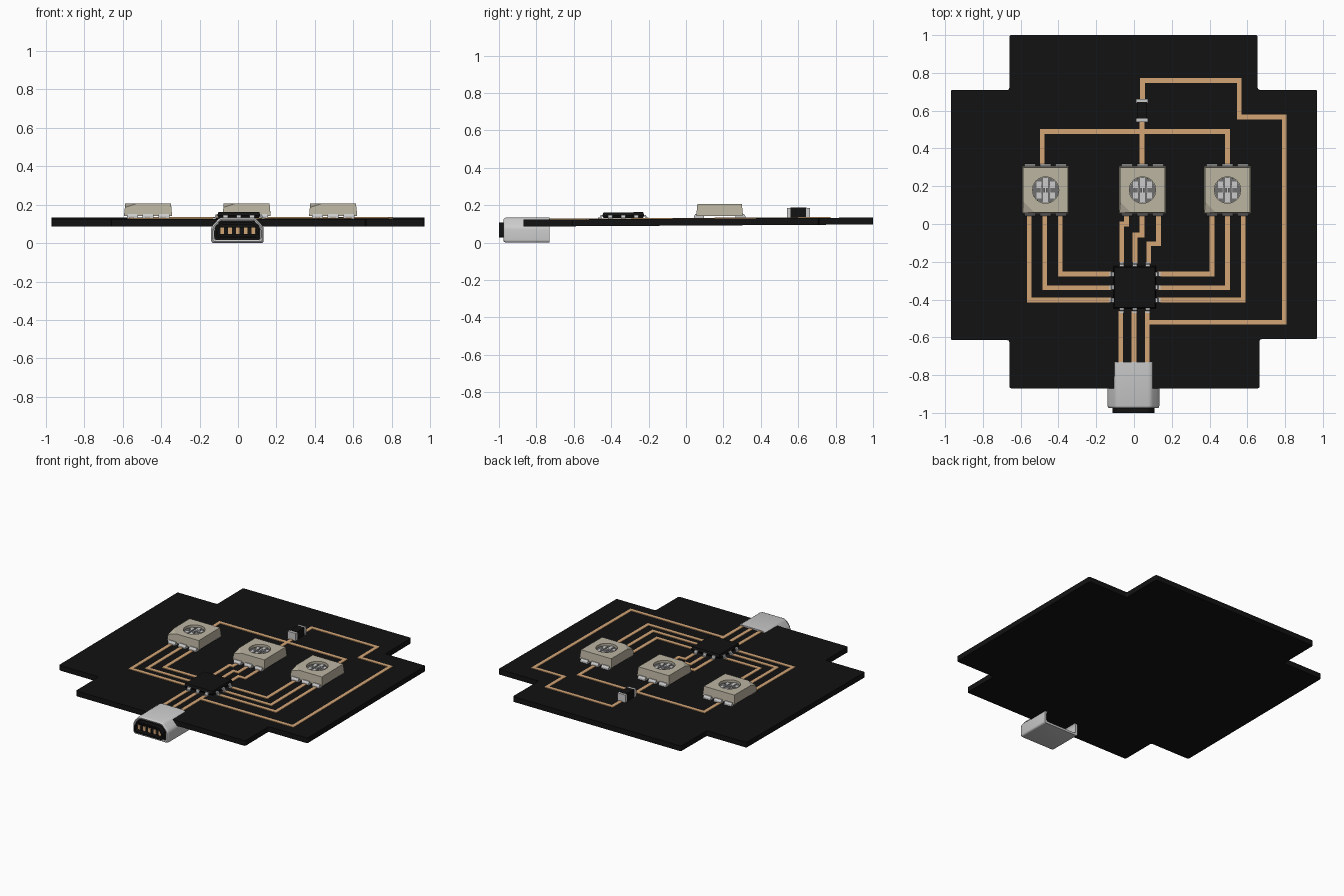
import bpy, bmesh, math
from mathutils import Matrix, Vector

if "Cube" in bpy.data.objects:
    bpy.data.objects.remove(bpy.data.objects["Cube"])

# frame of the circuit board: local z = 0 is its top face, very slightly tilted
BOARD = Matrix.Translation((0, 0, 0.128)) @ Matrix.Rotation(0.006, 4, 'X')


def material(name, rgb):
    m = bpy.data.materials.new(name)
    m.diffuse_color = (*rgb, 1)
    m.use_nodes = True
    m.node_tree.nodes["Principled BSDF"].inputs["Base Color"].default_value = m.diffuse_color
    return m


BLACK = material("black", (0.006, 0.006, 0.006))
COPPER = material("copper", (0.65, 0.38, 0.18))
TAN = material("tan", (0.50, 0.46, 0.36))
DARK = material("dark_grey", (0.16, 0.16, 0.16))


def make(name, bm, mat=None, frame=BOARD, smooth=False):
    bmesh.ops.recalc_face_normals(bm, faces=bm.faces)
    me = bpy.data.meshes.new(name)
    bm.to_mesh(me)
    bm.free()
    me.transform(frame)
    ob = bpy.data.objects.new(name, me)
    bpy.context.collection.objects.link(ob)
    if mat:
        me.materials.append(mat)
    if smooth:
        bpy.context.view_layer.objects.active = ob
        ob.select_set(True)
        bpy.ops.object.shade_smooth_by_angle(angle=math.radians(35))
        ob.select_set(False)
    return ob


def loft(bm, rings, closed=False):
    vs = [[bm.verts.new(p) for p in r] for r in rings]
    n = len(vs[0])
    pairs = list(zip(vs, vs[1:])) + ([(vs[-1], vs[0])] if closed else [])
    for a, b in pairs:
        for i in range(n):
            j = (i + 1) % n
            bm.faces.new((a[i], a[j], b[j], b[i]))
    if not closed:
        bm.faces.new(vs[0][::-1])
        bm.faces.new(vs[-1])


def prism(bm, pts, z0, z1):
    loft(bm, [[(x, y, z) for x, y in pts] for z in (z0, z1)])


def box(bm, x0, x1, y0, y1, z0, z1):
    prism(bm, [(x0, y0), (x1, y0), (x1, y1), (x0, y1)], z0, z1)


def rounded(pts, r, seg=4):
    out = []
    for i, p in enumerate(pts):
        p, a, b = Vector(p), Vector(pts[i - 1]), Vector(pts[(i + 1) % len(pts)])
        s, e = p + (a - p).normalized() * r, p + (b - p).normalized() * r
        for k in range(seg + 1):
            t = k / seg
            out.append(s * (1 - t) ** 2 + p * 2 * t * (1 - t) + e * t * t)
    return out


def trace(bm, path, w=0.0125):
    pts = [Vector(p) for p in path]
    normals = []
    for a, b in zip(pts, pts[1:]):
        d = (b - a).normalized()
        normals.append(Vector((-d.y, d.x)))
    left, right = [], []
    for i, p in enumerate(pts):
        if i == 0 or i == len(pts) - 1:
            n = normals[0 if i == 0 else -1]
        else:
            n = normals[i - 1] + normals[i]      # right-angle mitre
        left.append(p + n * w)
        right.append(p - n * w)
    prism(bm, left + right[::-1], -0.002, 0.004)


# cross-shaped board
bm = bmesh.new()
prism(bm, rounded([(-.66, -.87), (.665, -.87), (.665, -.61), (.97, -.61), (.97, .71), (.655, .71),
                   (.655, 1), (-.66, 1), (-.66, .71), (-.97, .71), (-.97, -.615), (-.66, -.615)], .012),
      -0.037, 0)
make("circuit_board", bm, BLACK)

# copper traces
bm = bmesh.new()
for path in [
    [(-.485, .31), (-.485, .49), (.495, .49), (.495, .31)],
    [(.042, .31), (.042, .478)], [(.042, .502), (.042, .56)],
    [(.045, .65), (.045, .76), (.557, .76), (.557, .567), (.795, .567), (.795, -.52), (.08, -.52)],
    [(-.04, .05), (-.04, 0), (-.065, 0), (-.065, -.21)],
    [(.042, .05), (.042, -.058), (.005, -.058), (.005, -.21)],
    [(.13, .05), (.13, -.105), (.078, -.105), (.078, -.21)],
]:
    trace(bm, path)
for x, y in [(.555, -.402), (.472, -.338), (.39, -.265)]:
    trace(bm, [(-x, .05), (-x, y), (-.12, y)])
    trace(bm, [(x + .023, .05), (x + .023, y), (.125, y)])
for x in (-.07, 0, .07):
    trace(bm, [(x, -.46), (x, -.745)])
make("copper_traces", bm, COPPER)


# square lamps: tapered body with cut corner, round cup and contacts
def lamp(i, cx, cy):
    at = BOARD @ Matrix.Translation((cx, cy, 0))
    h, t, c, z0, z1 = .125, .119, .058, .014, .077
    pts = [(sx * h, sy * h, z0) for sx in (-1, 1) for sy in (-1, 1)]
    pts += [(t, -t, z1), (t, t, z1), (-t, t, z1), (-t + c, -t, z1), (-t, -t + c, z1),
            (-t - .002, -t - .002, z1 - .02)]
    bm = bmesh.new()
    for p in pts:
        bm.verts.new(p)
    bmesh.ops.convex_hull(bm, input=bm.verts)
    bmesh.ops.dissolve_limit(bm, angle_limit=.01, verts=bm.verts, edges=bm.edges)
    body = make(f"lamp_body_{i}", bm, TAN, at)

    circle = [(.07 * math.cos(a * math.tau / 32), .07 * math.sin(a * math.tau / 32)) for a in range(32)]
    bm = bmesh.new()
    prism(bm, circle, z1 - .022, z1 + .02)
    cutter = make("cup_cutter", bm, None, at)
    cutter.hide_render = True
    mod = body.modifiers.new("cup", 'BOOLEAN')
    mod.operation, mod.object, mod.solver = 'DIFFERENCE', cutter, 'EXACT'
    bpy.context.view_layer.objects.active = body
    bpy.ops.object.modifier_apply(modifier="cup")
    bpy.data.objects.remove(cutter)

    bm = bmesh.new()
    prism(bm, [(x * .98, y * .98) for x, y in circle], z1 - .023, z1 - .018)
    make(f"lamp_cup_floor_{i}", bm, DARK, at)

    bm = bmesh.new()
    f = z1 - .019
    for x in (-.036, 0, .036):
        r = math.sqrt(.066 ** 2 - (abs(x) + .013) ** 2)
        box(bm, x - .013, x + .013, .012, r, f, f + .006)
        box(bm, x - .013, x + .013, -r, -.012, f, f + .006)
    for x in (-.024, 0, .024):
        box(bm, x - .005, x + .005, -.02, .03, f + .006, f + .009)
    make(f"lamp_contacts_{i}", bm, None, at)

    bm = bmesh.new()
    for s in (-1, 1):
        for x in (-.082, 0, .082):
            prof = [(.085, 0), (.138, 0), (.138, .012), (.13, .024), (.085, .024)]
            loft(bm, [[(x + dx, s * y, z) for y, z in prof] for dx in (-.029, .029)])
    make(f"lamp_pins_{i}", bm, None, at)


for i, cx in enumerate((-.468, .045, .495)):
    lamp(i + 1, cx, .18)

# controller chip with three bent pins per side
chip = BOARD @ Matrix.Translation((.004, -.335, 0))
bm = bmesh.new()
loft(bm, [[(x * s, y * s, z) for x, y in ((-1, -1), (1, -1), (1, 1), (-1, 1))]
          for s, z in ((.106, .006), (.112, .018), (.106, .036))])
make("chip_body", bm, BLACK, chip)
bm = bmesh.new()
prof = [(.105, .014), (.115, .014), (.119, .001), (.135, .001), (.135, .008), (.125, .008),
        (.121, .022), (.105, .022)]
for q in range(4):
    rot = Matrix.Rotation(q * math.pi / 2, 3, 'Z')
    for y in (-.069, 0, .069):
        loft(bm, [[rot @ Vector((u, y + d, z)) for u, z in prof] for d in (-.012, .012)])
make("chip_pins", bm, None, chip)

# capacitor with two metal ends
bm = bmesh.new()
box(bm, .015, .069, .56, .645, 0, .056)
make("capacitor_body", bm, BLACK)
bm = bmesh.new()
for y in (.54, .642):
    box(bm, .011, .073, y, y + .02, 0, .054)
make("capacitor_ends", bm)


# socket: hollow metal shell, rounded profile, open at front and back
def section(d, y):
    pts = [(-.137 + d, d), (.137 - d, d), (.137 - d, .084 - d * .4), (.092 - d * .4, .134 - d),
           (-.092 + d * .4, .134 - d), (-.137 + d, .084 - d * .4)]
    return [(p.x - .003, y, p.y) for p in rounded(pts, .016)]


FLAT = Matrix.Identity(4)
bm = bmesh.new()
loft(bm, [section(d, y) for d, y in ((0, -.73), (0, -.962), (.003, -.971), (.008, -.975),
                                     (.015, -.972), (.015, -.73))], closed=True)
make("socket_shell", bm, None, FLAT, smooth=True)

# black insert with recessed slot, tongue and five contacts
bm = bmesh.new()
loft(bm, [section(d, y) for d, y in ((.016, -.89), (.016, -.968), (.026, -.968), (.026, -1),
                                     (.036, -1), (.036, -.96))])
make("socket_insert", bm, BLACK, FLAT, smooth=True)
bm = bmesh.new()
box(bm, -.094, .088, -.985, -.95, .045, .085)
make("socket_tongue", bm, BLACK, FLAT)
bm = bmesh.new()
for k in range(-2, 3):
    x = -.001 + k * .041
    box(bm, x - .01, x + .01, -.99, -.95, .047, .08)
make("socket_contacts", bm, COPPER, FLAT)
